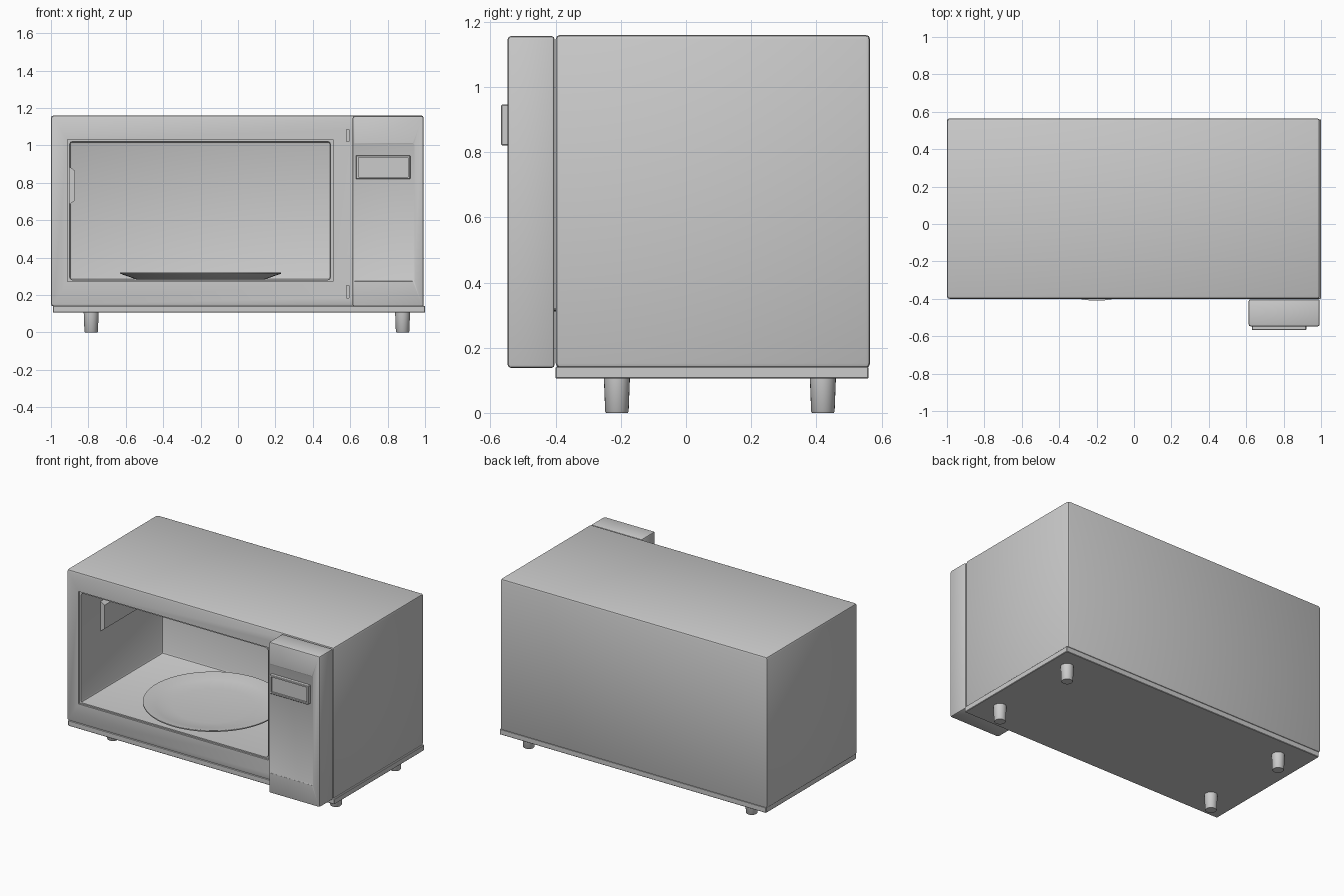
import bpy, bmesh, math
from mathutils import Vector

if "Cube" in bpy.data.objects:
    bpy.data.objects.remove(bpy.data.objects["Cube"])

grey = bpy.data.materials.new("light grey")
grey.use_nodes = True
grey.diffuse_color = (0.6, 0.6, 0.6, 1)
grey.node_tree.nodes["Principled BSDF"].inputs["Base Color"].default_value = (0.6, 0.6, 0.6, 1)


def finish(name, bm):
    """Turn a bmesh into a grey object with sharp-edged smooth shading."""
    bmesh.ops.recalc_face_normals(bm, faces=bm.faces)
    mesh = bpy.data.meshes.new(name)
    bm.to_mesh(mesh)
    bm.free()
    obj = bpy.data.objects.new(name, mesh)
    bpy.context.collection.objects.link(obj)
    mesh.materials.append(grey)
    shade(obj)
    return obj


def shade(obj):
    bpy.ops.object.select_all(action='DESELECT')
    obj.select_set(True)
    bpy.context.view_layer.objects.active = obj
    bpy.ops.object.shade_smooth_by_angle(angle=math.radians(35))


def box(name, x, y, z, bevel=0.0, segments=2):
    """Box from (min, max) ranges with rounded edges."""
    bm = bmesh.new()
    bmesh.ops.create_cube(bm, size=1)
    for v in bm.verts:
        v.co = Vector([r[0] if c < 0 else r[1] for c, r in zip(v.co, (x, y, z))])
    if bevel:
        bmesh.ops.bevel(bm, geom=bm.edges[:], offset=bevel, segments=segments,
                        profile=0.5, affect='EDGES')
    return finish(name, bm)


def lathe(name, profile, centre, steps):
    """Spin a (radius, height) profile around a vertical axis."""
    bm = bmesh.new()
    verts = [bm.verts.new((r, 0, z)) for r, z in profile]
    edges = [bm.edges.new(pair) for pair in zip(verts, verts[1:])]
    bmesh.ops.spin(bm, geom=verts + edges, axis=(0, 0, 1), cent=(0, 0, 0),
                   angle=math.tau, steps=steps)
    bmesh.ops.remove_doubles(bm, verts=bm.verts, dist=0.0001)
    bmesh.ops.translate(bm, verts=bm.verts, vec=centre)
    return finish(name, bm)


def cut(obj, *cutters):
    """Subtract each cutter and delete it."""
    for cutter in cutters:
        bpy.context.view_layer.objects.active = obj
        mod = obj.modifiers.new("cut", 'BOOLEAN')
        mod.operation = 'DIFFERENCE'
        mod.solver = 'EXACT'
        mod.object = cutter
        bpy.ops.object.modifier_apply(modifier=mod.name)
        bpy.data.objects.remove(cutter)
    shade(obj)


# Outer case with the cooking cavity, its stepped rim and two latch slots
case = box("case", (-1, 0.993), (-0.4, 0.565), (0.138, 1.16), 0.014)
cut(case,
    box("rim_cutter", (-0.912, 0.507), (-0.5, -0.388), (0.273, 1.032)),
    box("cavity_cutter", (-0.9, 0.495), (-0.5, 0.48), (0.281, 1.02), 0.014),
    box("upper_slot_cutter", (0.58, 0.594), (-0.5, -0.37), (1.02, 1.085)),
    box("lower_slot_cutter", (0.58, 0.594), (-0.5, -0.37), (0.185, 0.25)))

# Base plate and four tapered feet
box("base_plate", (-0.99, 1), (-0.4, 0.56), (0.105, 0.142), 0.003, 1)
for side, x in (("right", -0.785), ("left", 0.88)):
    for end, y in (("front", -0.212), ("back", 0.42)):
        lathe(f"{end}_{side}_foot",
              [(0, 0), (0.033, 0), (0.036, 0.004), (0.04, 0.108), (0, 0.108)],
              (x, y, 0), 24)

# Control panel block with a shallow recessed fascia
panel = box("control_panel", (0.613, 0.993), (-0.547, -0.403), (0.138, 1.156), 0.01)
cut(panel, box("fascia_cutter", (0.5, 0.946), (-0.7, -0.543), (0.27, 1.015), 0.012))

# Raised display housing with a sunken screen
display = box("display_frame", (0.63, 0.921), (-0.567, -0.54), (0.82, 0.946), 0.003, 1)
cut(display, box("screen_cutter", (0.643, 0.908), (-0.6, -0.555), (0.832, 0.934)))

# Turntable dish on the cavity floor
lathe("turntable_dish",
      [(0, 0.282), (0.34, 0.282), (0.43, 0.314), (0.43, 0.321), (0.42, 0.321),
       (0.35, 0.302), (0.25, 0.29), (0, 0.29)],
      (-0.2, 0.02, 0), 64)

# Chamfered cover on the inner side wall
bm = bmesh.new()
outline = [(-0.91, 0.685), (-0.9, 0.685), (-0.872, 0.705),
           (-0.872, 0.865), (-0.9, 0.885), (-0.91, 0.885)]
face = bm.faces.new([bm.verts.new((x, -0.18, z)) for x, z in outline])
extruded = bmesh.ops.extrude_face_region(bm, geom=[face])["geom"]
bmesh.ops.translate(bm, vec=(0, 0.43, 0),
                    verts=[g for g in extruded if isinstance(g, bmesh.types.BMVert)])
finish("wave_cover", bm)
